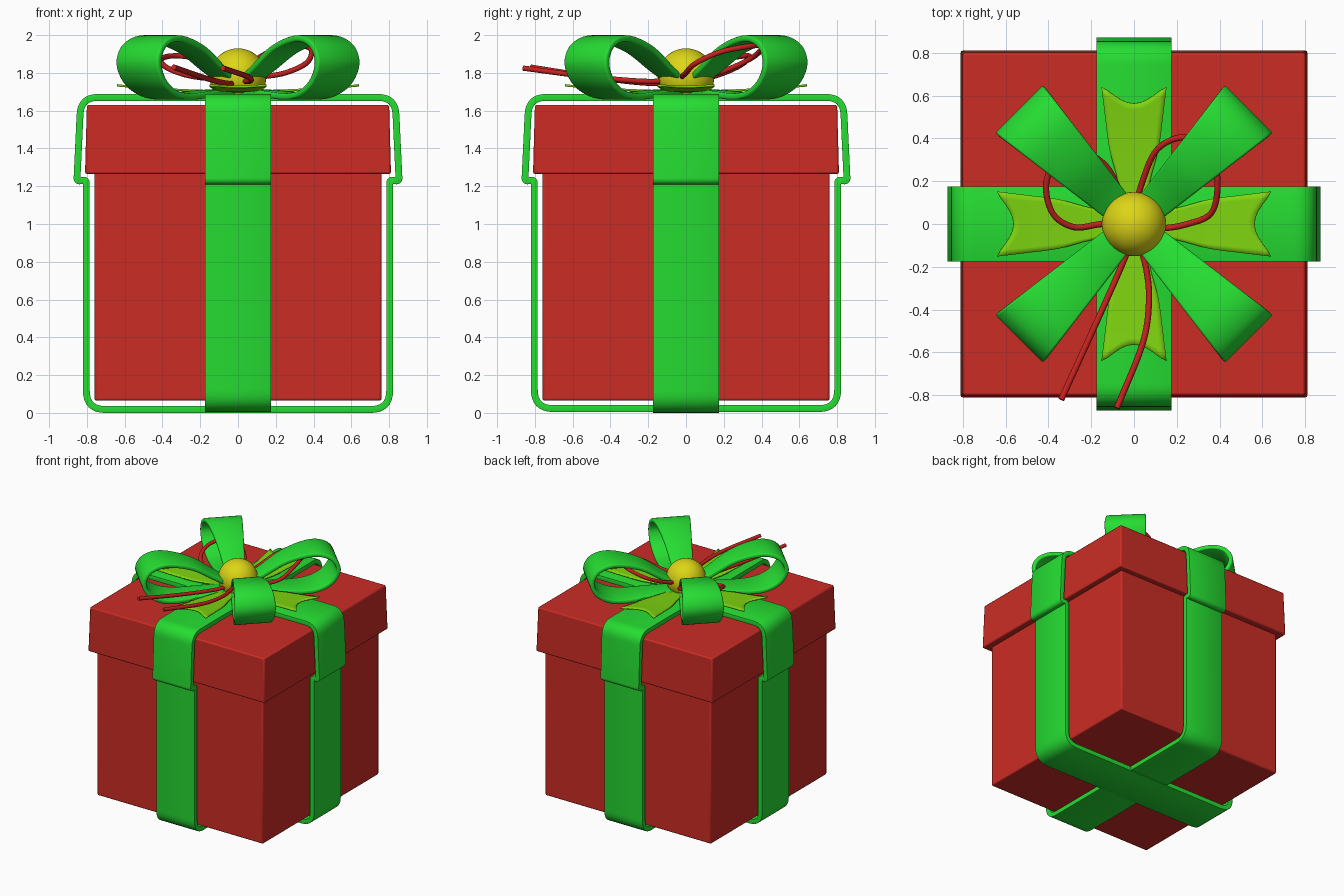
import bpy, bmesh, math
from mathutils import Vector, Matrix

if "Cube" in bpy.data.objects:
    bpy.data.objects.remove(bpy.data.objects["Cube"], do_unlink=True)


def material(name, rgb):
    m = bpy.data.materials.new(name)
    m.use_nodes = True
    m.diffuse_color = (*rgb, 1)
    m.node_tree.nodes["Principled BSDF"].inputs["Base Color"].default_value = (*rgb, 1)
    return m


RED = material("box red", (0.60, 0.025, 0.018))
GREEN = material("ribbon green", (0.019, 0.72, 0.032))
LIME = material("lime", (0.21, 0.66, 0.005))
YELLOW = material("bead yellow", (0.72, 0.67, 0.008))
CORD = material("cord red", (0.57, 0.016, 0.013))


def finish(ob, smooth=True):
    """Apply the modifiers' look with smooth shading that keeps edges sharp."""
    bpy.ops.object.select_all(action="DESELECT")
    ob.select_set(True)
    bpy.context.view_layer.objects.active = ob
    if smooth:
        bpy.ops.object.shade_smooth_by_angle(angle=math.radians(40))
    return ob


def make_object(name, bm, mat):
    mesh = bpy.data.meshes.new(name)
    bmesh.ops.recalc_face_normals(bm, faces=bm.faces)
    bm.to_mesh(mesh)
    bm.free()
    mesh.materials.append(mat)
    ob = bpy.data.objects.new(name, mesh)
    bpy.context.collection.objects.link(ob)
    return ob


def bevel(ob, width, segments=2):
    mod = ob.modifiers.new("bevel", "BEVEL")
    mod.width, mod.segments = width, segments
    mod.limit_method, mod.angle_limit = "ANGLE", math.radians(45)


def solidify(ob, thickness):
    mod = ob.modifiers.new("thickness", "SOLIDIFY")
    mod.thickness, mod.offset = thickness, 0
    mod.use_even_offset = True


def spline(points, steps=8):
    """Smooth open curve through the given points."""
    p = [Vector(q) for q in points]
    p = [2 * p[0] - p[1]] + p + [2 * p[-1] - p[-2]]
    out = []
    for a, b, c, d in zip(p, p[1:], p[2:], p[3:]):
        for i in range(steps):
            t = i / steps
            out.append(0.5 * (2 * b + (c - a) * t + (2 * a - 5 * b + 4 * c - d) * t * t
                              + (3 * b - a - 3 * c + d) * t ** 3))
    return out + [p[-2]]


def rounded(corners, steps=8):
    """Closed polygon of (x, z, radius) corners with rounded corners."""
    out = []
    for i, (x, z, r) in enumerate(corners):
        c = Vector((x, z))
        a = Vector(corners[i - 1][:2]) - c
        b = Vector(corners[(i + 1) % len(corners)][:2]) - c
        a, b = c + a.normalized() * r, c + b.normalized() * r
        for k in range(steps + 1):
            t = k / steps
            out.append(a * (1 - t) ** 2 + c * 2 * t * (1 - t) + b * t * t)
    return out


def strip(name, path, half_width, closed, angle, mat, thickness, edge):
    """Band swept along an (r, z) path, turned about the z axis."""
    bm = bmesh.new()
    rows = [[bm.verts.new((p.x, s * half_width(p.x), p.y)) for s in (-1, 1)] for p in path]
    for i in range(len(rows) if closed else len(rows) - 1):
        a, b = rows[i], rows[(i + 1) % len(rows)]
        bm.faces.new((a[0], a[1], b[1], b[0]))
    bm.transform(Matrix.Rotation(angle, 4, "Z"))
    ob = make_object(name, bm, mat)
    solidify(ob, thickness)
    bevel(ob, edge)
    return finish(ob)


def box(name, bottom, top, half_bottom, half_top):
    bm = bmesh.new()
    bmesh.ops.create_cube(bm, size=2)
    for v in bm.verts:
        h = half_top if v.co.z > 0 else half_bottom
        v.co = (v.co.x * h, v.co.y * h, top if v.co.z > 0 else bottom)
    ob = make_object(name, bm, RED)
    bevel(ob, 0.01)
    return finish(ob)


# Box and lid
box("box_body", 0.065, 1.30, 0.76, 0.76)
box("box_lid", 1.265, 1.63, 0.81, 0.80)

# Ribbons wrapped around the box, stepping out over the lid
for name, angle, base in (("ribbon_side_to_side", 0, 0.018),
                          ("ribbon_front_to_back", math.pi / 2, 0.023)):
    half = [(0.803, base, 0.10), (0.803, 1.235, 0.02), (0.853, 1.225, 0.02), (0.832, 1.67, 0.09)]
    loop = half + [(-x, z, r) for x, z, r in reversed(half)]
    strip(name, rounded(loop), lambda r: 0.175, True, angle, GREEN, 0.036, 0.01)

# Bow loops on the diagonals
bow = spline([(0.03, 1.73), (0.18, 1.82), (0.36, 1.93), (0.56, 1.982), (0.69, 1.95),
              (0.742, 1.86), (0.70, 1.76), (0.60, 1.695), (0.46, 1.675), (0.25, 1.69), (0.03, 1.70)])
for i in range(4):
    strip(f"bow_loop_{i + 1}", bow, lambda r: 0.06 + 0.13 * min(r, 0.74), False,
          math.pi / 4 + i * math.pi / 2, GREEN, 0.034, 0.01)

# Swallow-tailed ribbon ends
outline = spline([(0.05, 0.05), (0.2, 0.075), (0.35, 0.115), (0.5, 0.135), (0.64, 0.152)], 4)
columns = [c / 5 for c in range(-5, 6)]
for i in range(4):
    bm = bmesh.new()
    rows = []
    for p in outline:
        row = []
        for t in columns:
            r = p.x * (1 - 0.12 * (1 - t * t) ** 1.5)
            row.append(bm.verts.new((r, t * p.y, 1.702 + 0.032 * (r / 0.64) ** 2)))
        rows.append(row)
    for a, b in zip(rows, rows[1:]):
        for k in range(len(columns) - 1):
            bm.faces.new((a[k], a[k + 1], b[k + 1], b[k]))
    bm.transform(Matrix.Rotation(i * math.pi / 2, 4, "Z"))
    tail = make_object(f"ribbon_tail_{i + 1}", bm, LIME)
    solidify(tail, 0.012)
    finish(tail)

# Round bead in the middle of the bow
bm = bmesh.new()
bmesh.ops.create_uvsphere(bm, u_segments=40, v_segments=24, radius=0.15)
bm.transform(Matrix.Translation((0, 0, 1.78)))
finish(make_object("bead", bm, YELLOW))

# Thin cord: two loops and two loose ends
cords = {
    "cord_loop_left": [(0.02, -0.01, 1.77), (0.13, -0.02, 1.78), (0.25, 0, 1.80), (0.36, 0.05, 1.85),
                       (0.39, 0.18, 1.91), (0.36, 0.33, 1.94), (0.24, 0.405, 1.94),
                       (0.11, 0.35, 1.88), (0.04, 0.2, 1.81), (0, 0.05, 1.77)],
    "cord_loop_right": [(-0.02, 0, 1.77), (-0.15, 0, 1.77), (-0.28, -0.015, 1.79), (-0.38, 0.05, 1.83),
                        (-0.41, 0.19, 1.87), (-0.35, 0.31, 1.89), (-0.24, 0.335, 1.88),
                        (-0.13, 0.27, 1.83), (-0.06, 0.14, 1.78), (0, 0.04, 1.77)],
    "cord_end_right": [(0, -0.05, 1.75), (-0.06, -0.2, 1.745), (-0.18, -0.47, 1.775), (-0.34, -0.82, 1.83)],
    "cord_end_left": [(0.01, -0.05, 1.76), (0.055, -0.2, 1.755), (0.07, -0.36, 1.765),
                      (0.04, -0.56, 1.785), (-0.08, -0.86, 1.825)],
}
for name, points in cords.items():
    curve = bpy.data.curves.new(name, "CURVE")
    curve.dimensions = "3D"
    curve.bevel_depth, curve.bevel_resolution = 0.0145, 3
    curve.use_fill_caps = True
    path = spline(points, 6)
    line = curve.splines.new("POLY")
    line.points.add(len(path) - 1)
    for pt, co in zip(line.points, path):
        pt.co = (*co, 1)
    curve.materials.append(CORD)
    ob = bpy.data.objects.new(name, curve)
    bpy.context.collection.objects.link(ob)
    finish(ob, smooth=False)
    bpy.ops.object.convert(target="MESH")
    finish(bpy.context.view_layer.objects.active)
